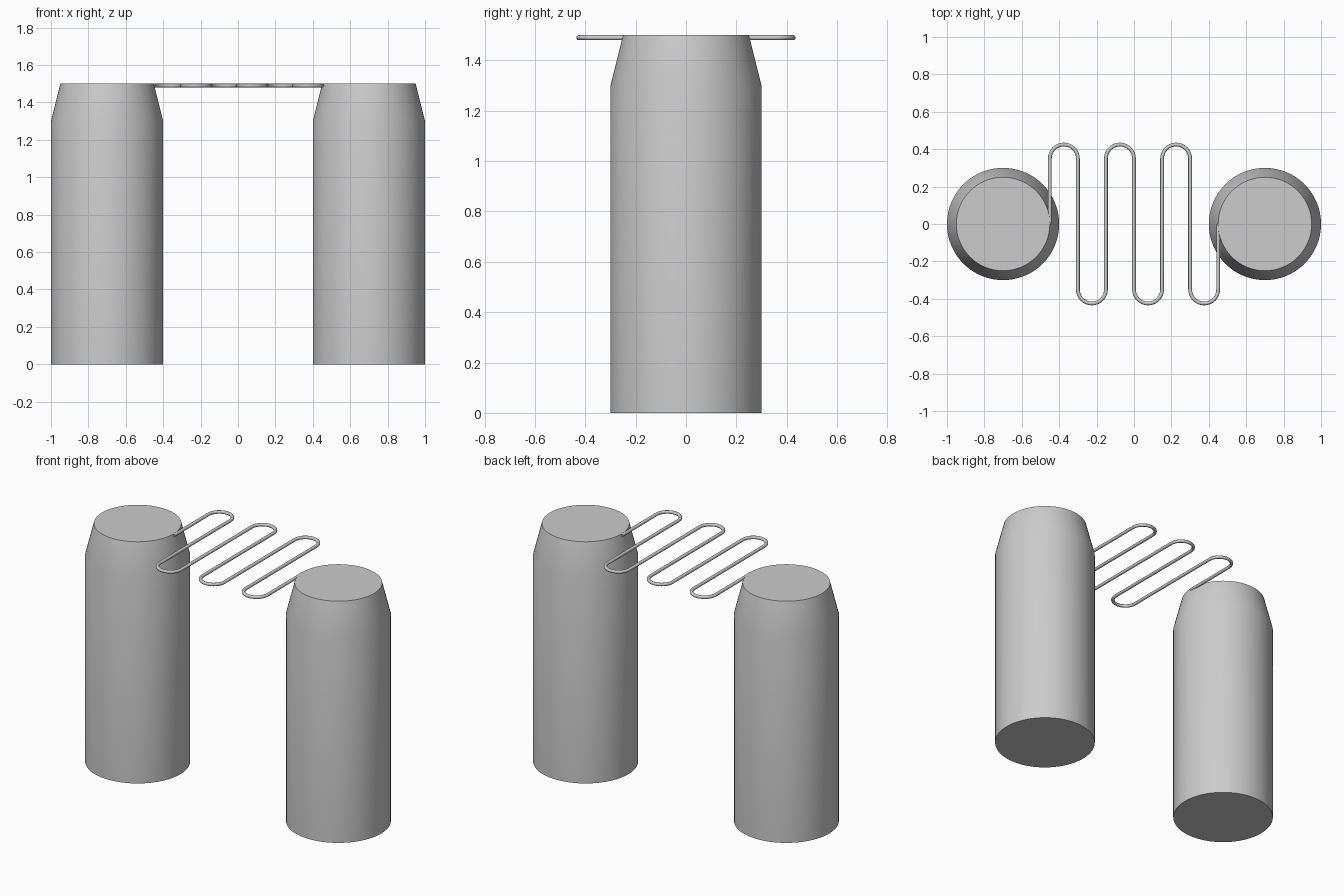
import bpy, bmesh, math

cube = bpy.data.objects.get("Cube")
if cube:
    bpy.data.objects.remove(cube, do_unlink=True)

# One plain grey for everything
grey = bpy.data.materials.new("plain grey")
grey.use_nodes = True
colour = (0.6, 0.6, 0.6, 1)
grey.diffuse_color = colour
grey.node_tree.nodes["Principled BSDF"].inputs["Base Color"].default_value = colour


def finish(obj):
    obj.data.materials.append(grey)
    bpy.ops.object.select_all(action='DESELECT')
    obj.select_set(True)
    bpy.context.view_layer.objects.active = obj
    bpy.ops.object.shade_smooth_by_angle(angle=math.radians(50))


def add_object(name, bm):
    bmesh.ops.recalc_face_normals(bm, faces=bm.faces)
    mesh = bpy.data.meshes.new(name)
    bm.to_mesh(mesh)
    bm.free()
    obj = bpy.data.objects.new(name, mesh)
    bpy.context.collection.objects.link(obj)
    finish(obj)


def lathe(name, x, profile, sides=64):
    """Closed round body from (radius, height) pairs."""
    bm = bmesh.new()
    rings = [[bm.verts.new((x + r * math.cos(math.tau * i / sides),
                            r * math.sin(math.tau * i / sides), z))
              for i in range(sides)] for r, z in profile]
    for low, high in zip(rings, rings[1:]):
        for i in range(sides):
            j = (i + 1) % sides
            bm.faces.new((low[i], low[j], high[j], high[i]))
    bm.faces.new(rings[0])
    bm.faces.new(rings[-1])
    add_object(name, bm)


# Two pillars with tapered shoulders
for name, x in (("right_pillar", -0.7), ("left_pillar", 0.7)):
    lathe(name, x, [(0.3, 0), (0.3, 1.3), (0.25, 1.5)])

# Centre line of the serpentine wire: straight runs joined by half circles
spacing, reach, bend_steps = 0.15, 0.35, 16
bend = spacing / 2
path = [(-0.45, 0)]
for k in range(6):
    side = 1 if k % 2 == 0 else -1
    centre = -0.45 + spacing * k + bend
    for s in range(bend_steps + 1):
        a = math.pi * s / bend_steps
        path.append((centre - bend * math.cos(a), side * (reach + bend * math.sin(a))))
path.append((0.45, 0))

# Round wire swept along the path
wire_radius, wire_sides = 0.01, 12
bm = bmesh.new()
rings = []
for n, (x, y) in enumerate(path):
    x0, y0 = path[max(n - 1, 0)]
    x1, y1 = path[min(n + 1, len(path) - 1)]
    length = math.hypot(x1 - x0, y1 - y0)
    nx, ny = -(y1 - y0) / length, (x1 - x0) / length
    ring = []
    for i in range(wire_sides):
        a = math.tau * i / wire_sides
        across = wire_radius * math.cos(a)
        ring.append(bm.verts.new((x + nx * across, y + ny * across,
                                  1.49 + wire_radius * math.sin(a))))
    rings.append(ring)
for a, b in zip(rings, rings[1:]):
    for i in range(wire_sides):
        j = (i + 1) % wire_sides
        bm.faces.new((a[i], a[j], b[j], b[i]))
bm.faces.new(rings[0])
bm.faces.new(rings[-1])
add_object("serpentine_wire", bm)
